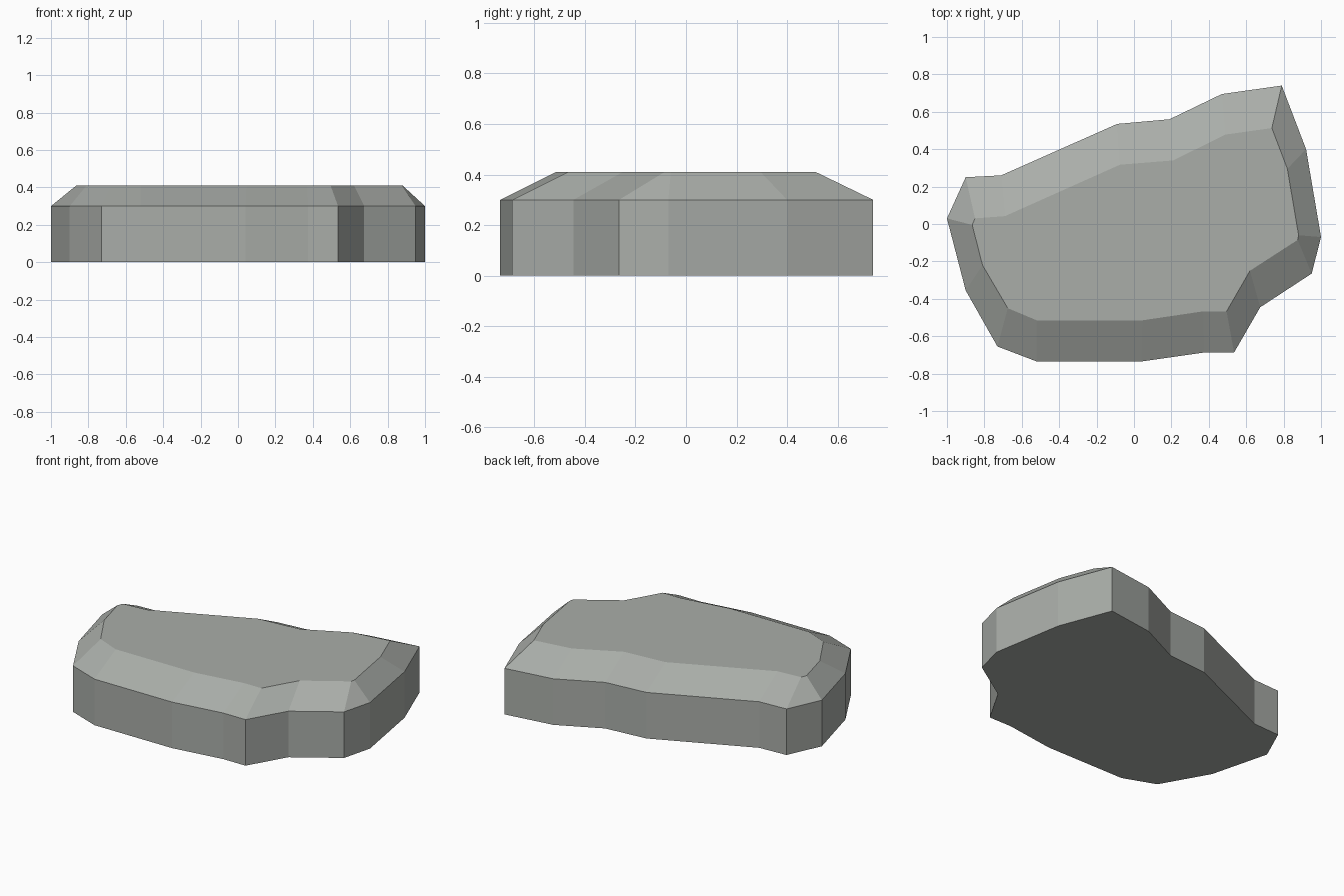
import bpy, bmesh

if "Cube" in bpy.data.objects:
    bpy.data.objects.remove(bpy.data.objects["Cube"])

# Stone colour
stone = bpy.data.materials.new("grey stone")
stone.diffuse_color = (0.40, 0.42, 0.395, 1)
stone.use_nodes = True
stone.node_tree.nodes["Principled BSDF"].inputs["Base Color"].default_value = stone.diffuse_color

# Outline of the slab and of its bevelled top, point for point
outline = [(-1, .03), (-.9, .25), (-.71, .26), (-.09, .535), (.19, .56), (.47, .695),
           (.79, .74), (.92, .4), (1, -.07), (.95, -.265), (.675, -.445), (.535, -.687),
           (.375, -.687), (.04, -.735), (-.52, -.735), (-.73, -.655), (-.9, -.355)]
top = [(-.865, -.005), (-.85, .03), (-.69, .042), (-.075, .317), (.21, .34), (.488, .478),
       (.737, .513), (.82, .295), (.88, -.06), (.875, -.085), (.62, -.25), (.495, -.467),
       (.37, -.467), (.045, -.515), (-.52, -.515), (-.675, -.45), (-.81, -.22)]

# Flat stone: upright sides, sloped rim, flat top and bottom
bm = bmesh.new()
rings = [[bm.verts.new((x, y, z)) for x, y in pts]
         for pts, z in ((outline, 0), (outline, .30), (top, .41))]
n = len(outline)
for a, b in zip(rings, rings[1:]):
    for i in range(n):
        j = (i + 1) % n
        bm.faces.new((a[i], a[j], b[j], b[i]))
bm.faces.new(rings[0])
bm.faces.new(rings[-1])
bmesh.ops.recalc_face_normals(bm, faces=bm.faces)

mesh = bpy.data.meshes.new("flat_stone")
bm.to_mesh(mesh)
bm.free()
mesh.materials.append(stone)
bpy.context.collection.objects.link(bpy.data.objects.new("flat_stone", mesh))
